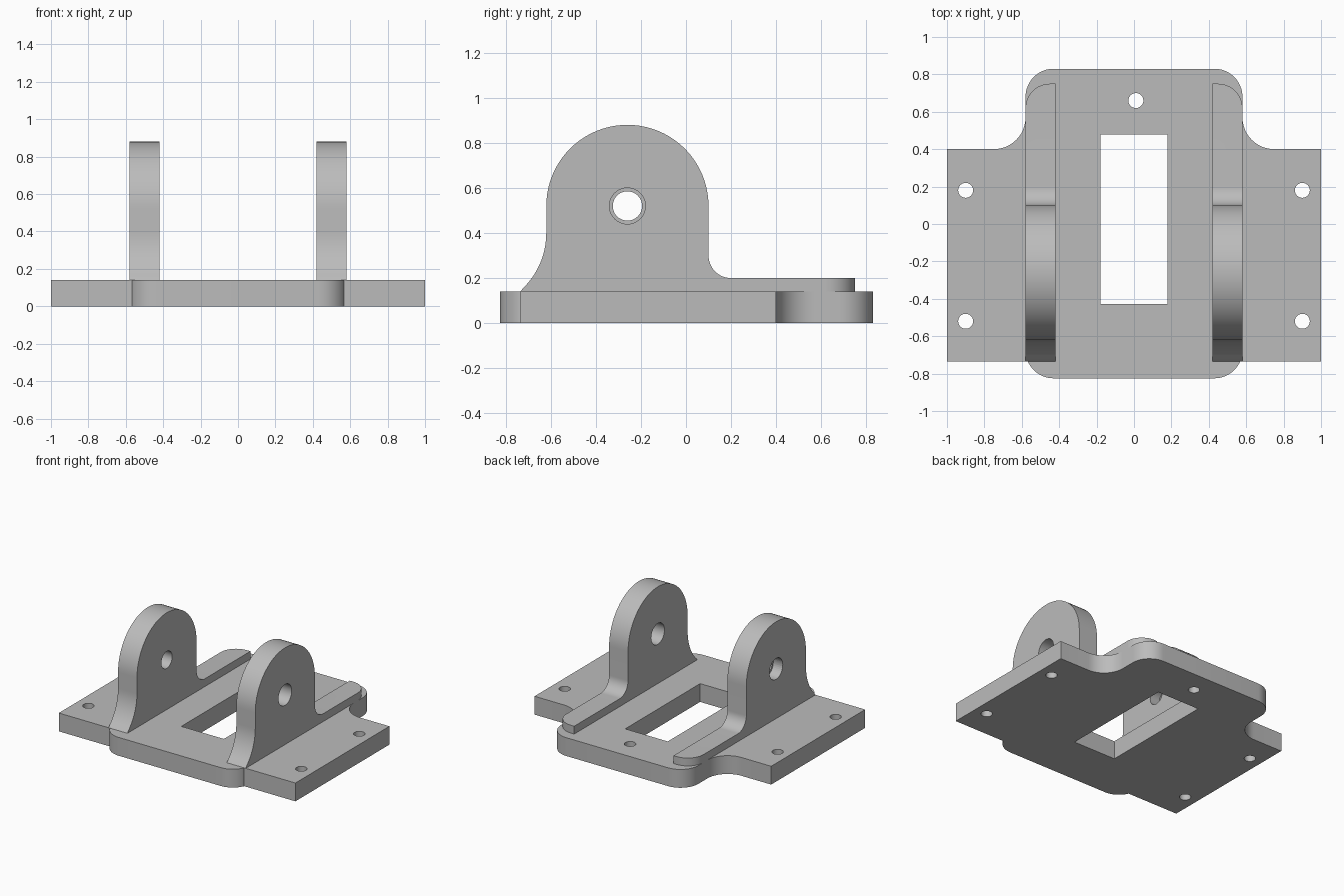
import bpy, bmesh
from math import cos, sin, radians, pi
from mathutils import Matrix, Vector

old = bpy.data.objects.get("Cube")
if old:
    bpy.data.objects.remove(old)

grey = bpy.data.materials.new("plain grey")
grey.use_nodes = True
colour = (0.5, 0.5, 0.5, 1)
grey.diffuse_color = colour
grey.node_tree.nodes["Principled BSDF"].inputs["Base Color"].default_value = colour

PLATE_TOP = 0.14


def arc(cx, cy, r, start, end, steps=12):
    """Points on an arc, angles in degrees."""
    angles = [radians(start + (end - start) * i / steps) for i in range(steps + 1)]
    return [(cx + r * cos(a), cy + r * sin(a)) for a in angles]


def add_object(name, bm):
    bmesh.ops.recalc_face_normals(bm, faces=bm.faces)
    mesh = bpy.data.meshes.new(name)
    bm.to_mesh(mesh)
    bm.free()
    mesh.materials.append(grey)
    obj = bpy.data.objects.new(name, mesh)
    bpy.context.collection.objects.link(obj)
    return obj


def extrude(points, place, direction):
    """Solid from a flat outline; place maps each point into space."""
    bm = bmesh.new()
    face = bm.faces.new([bm.verts.new(place(*p)) for p in points])
    grown = bmesh.ops.extrude_face_region(bm, geom=[face])["geom"]
    bmesh.ops.translate(bm, vec=direction,
                        verts=[v for v in grown if isinstance(v, bmesh.types.BMVert)])
    return bm


def rod(name, centre, r, length, axis):
    bm = bmesh.new()
    turn = Matrix.Rotation(pi / 2, 4, "Y") if axis == "X" else Matrix()
    bmesh.ops.create_cone(bm, cap_ends=True, segments=40, radius1=r, radius2=r,
                          depth=length, matrix=Matrix.Translation(centre) @ turn)
    return add_object(name, bm)


def cut(obj, cutters):
    """Subtract the cutters, keep the result as plain mesh, drop the cutters."""
    for c in cutters:
        mod = obj.modifiers.new("cut", "BOOLEAN")
        mod.operation, mod.solver, mod.object = "DIFFERENCE", "EXACT", c
    graph = bpy.context.evaluated_depsgraph_get()
    mesh = bpy.data.meshes.new_from_object(obj.evaluated_get(graph))
    obj.modifiers.clear()
    obj.data = mesh
    for c in cutters:
        bpy.data.objects.remove(c)
    bpy.ops.object.select_all(action="DESELECT")
    obj.select_set(True)
    bpy.context.view_layer.objects.active = obj
    bpy.ops.object.shade_smooth_by_angle(angle=radians(30))


# Base plate: half outline from front to back, mirrored across x
half = arc(0.43, -0.675, 0.15, -90, -24)
half += [(0.567, -0.735), (1, -0.735), (1, 0.4)]
half += arc(0.75, 0.57, 0.17, 270, 180)
half += arc(0.43, 0.68, 0.15, 0, 90)
outline = half + [(-x, y) for x, y in reversed(half)]
plate = add_object("base_plate", extrude(outline, lambda x, y: (x, y, 0), (0, 0, PLATE_TOP)))

# Window and screw holes in the plate
bm = bmesh.new()
bmesh.ops.create_cube(bm, size=1, matrix=Matrix.Translation((0, 0.025, 0.07))
                      @ Matrix.Diagonal((0.36, 0.905, 1, 1)))
cutters = [add_object("window_cutter", bm)]
for x, y in [(-0.9, 0.18), (0.9, 0.18), (-0.9, -0.52), (0.9, -0.52), (0.01, 0.66)]:
    cutters.append(rod("screw_cutter", (x, y, 0.07), 0.04, 1, "Z"))
cut(plate, cutters)

# Upright lugs with a low tail running to the back
profile = arc(-0.962, 0.40, 0.342, -49.5, 0)
profile += arc(-0.26, 0.52, 0.36, 180, 0, 40)
profile += arc(0.2, 0.3, 0.1, 180, 270)
profile += [(0.75, 0.2), (0.75, PLATE_TOP)]
profile[0] = (-0.735, PLATE_TOP)

for name, side, hole in [("left_lug", 1, 0.08), ("right_lug", -1, 0.065)]:
    bm = extrude(profile, lambda y, z: (side * 0.42, y, z), (side * 0.16, 0, 0))
    corner = [e for e in bm.edges if all(abs(v.co.y - 0.75) < 0.001
              and abs(abs(v.co.x) - 0.58) < 0.001 for v in e.verts)]
    bmesh.ops.bevel(bm, geom=corner, offset=0.13, segments=10, profile=0.5, affect="EDGES")
    lug = add_object(name, bm)
    cut(lug, [rod("pin_cutter", (side * 0.5, -0.26, 0.52), hole, 0.4, "X")])
    if side < 0:
        # Shallow wider recess on the outer face
        cut(lug, [rod("recess_cutter", (-0.6, -0.26, 0.52), 0.08, 0.2, "X")])
